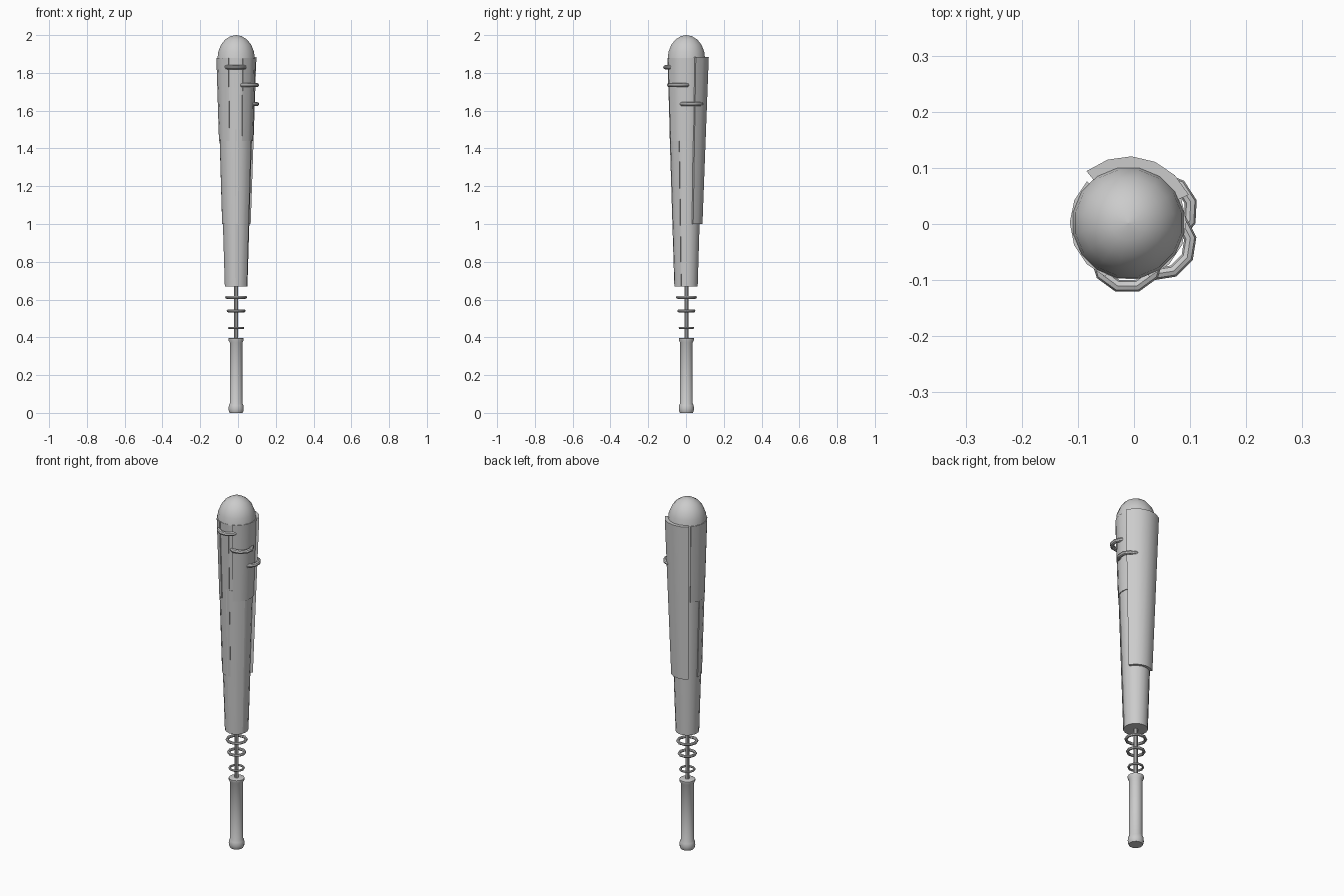
import bpy, bmesh
from math import sin, cos, pi, radians

if "Cube" in bpy.data.objects:
    bpy.data.objects.remove(bpy.data.objects["Cube"])

CX, CY = -0.01, 0.002


def make(name, verts, faces, angle=35):
    me = bpy.data.meshes.new(name)
    me.from_pydata(verts, [], faces)
    bm = bmesh.new()
    bm.from_mesh(me)
    bmesh.ops.recalc_face_normals(bm, faces=bm.faces)
    bm.to_mesh(me)
    bm.free()
    ob = bpy.data.objects.new(name, me)
    bpy.context.collection.objects.link(ob)
    bpy.ops.object.select_all(action='DESELECT')
    ob.select_set(True)
    bpy.context.view_layer.objects.active = ob
    bpy.ops.object.shade_smooth_by_angle(angle=radians(angle))
    return ob


def lathe(name, profile, n=16):
    """Closed solid of revolution from (radius, z) points."""
    verts, faces = [], []
    for r, z in profile:
        for i in range(n):
            a = 2 * pi * (i + 0.5) / n
            verts.append((CX + r * cos(a), CY + r * sin(a), z))
    for j in range(len(profile) - 1):
        for i in range(n):
            k = (i + 1) % n
            faces.append((j*n + i, j*n + k, (j+1)*n + k, (j+1)*n + i))
    faces.append(tuple(range(n)))
    faces.append(tuple(range((len(profile) - 1) * n, len(profile) * n)))
    return make(name, verts, faces)


def body_radius(z):
    return 0.061 + (z - 0.67) * 0.031


def panel(name, a0, a1, z0, z1, off0, off1):
    """Curved plate wrapped on the tapered barrel."""
    n = max(2, round((a1 - a0) / 22.5))
    verts, faces = [], []
    for i in range(n + 1):
        a = radians(a0 + (a1 - a0) * i / n)
        for z, off in ((z0, off0), (z1, off1)):
            for r in (body_radius(z) - 0.006, body_radius(z) + off):
                verts.append((CX + r * cos(a), CY + r * sin(a), z))
    for i in range(n):
        p, q = 4 * i, 4 * i + 4
        for s, t in ((0, 1), (1, 3), (3, 2), (2, 0)):
            faces.append((p + s, p + t, q + t, q + s))
    faces += [(0, 1, 3, 2), (4*n, 4*n + 1, 4*n + 3, 4*n + 2)]
    return make(name, verts, faces)


def ring(name, x, y, z, outer, tube, rot=0):
    bpy.ops.mesh.primitive_torus_add(major_segments=10, minor_segments=8,
                                     major_radius=outer - tube, minor_radius=tube,
                                     location=(x, y, z), rotation=(0, 0, radians(rot)))
    ob = bpy.context.object
    ob.name = name
    bpy.ops.object.shade_smooth_by_angle(angle=radians(40))


# grip with pommel and collar
lathe("grip", [(0.035, 0), (0.039, 0.008), (0.041, 0.022), (0.039, 0.04), (0.034, 0.05),
               (0.034, 0.372), (0.041, 0.384), (0.041, 0.395), (0.036, 0.397)])
# thin shaft
lathe("shaft", [(0.011, 0.385), (0.011, 0.69)], 10)
# spaced rings on the shaft
for i, (z, r, t) in enumerate([(0.45, 0.043, 0.006), (0.54, 0.05, 0.008), (0.612, 0.058, 0.008)]):
    ring(f"shaft_ring_{i}", CX, CY, z, r, t)

# tapered barrel with rounded top
lathe("barrel", [(body_radius(0.67), 0.67), (body_radius(1.88), 1.88)])
lathe("dome", [(0.101 * cos(t), 1.875 + 0.125 * sin(t))
               for t in (radians(d) for d in (0, 18, 36, 54, 72, 89.9))])

# overlapping plates
panel("back_plate", 25, 129, 1.0, 1.885, 0.014, 0.020)
panel("right_plate", -69, 48, 1.44, 1.88, 0.005, 0.005)
panel("left_plate", 135, 247, 1.44, 1.88, 0.006, 0.006)
panel("front_left_plate", 170, 280, 1.0, 1.88, 0.004, 0.003)
panel("lower_plate", -94, -26, 0.67, 1.5, 0.003, 0.003)

# staggered side rings sunk into the barrel
ring("side_ring_front", -0.012, -0.057, 1.83, 0.067, 0.011)
ring("side_ring_corner", 0.045, -0.034, 1.735, 0.067, 0.011, 9)
ring("side_ring_right", 0.047, 0.025, 1.635, 0.067, 0.011, 15)
